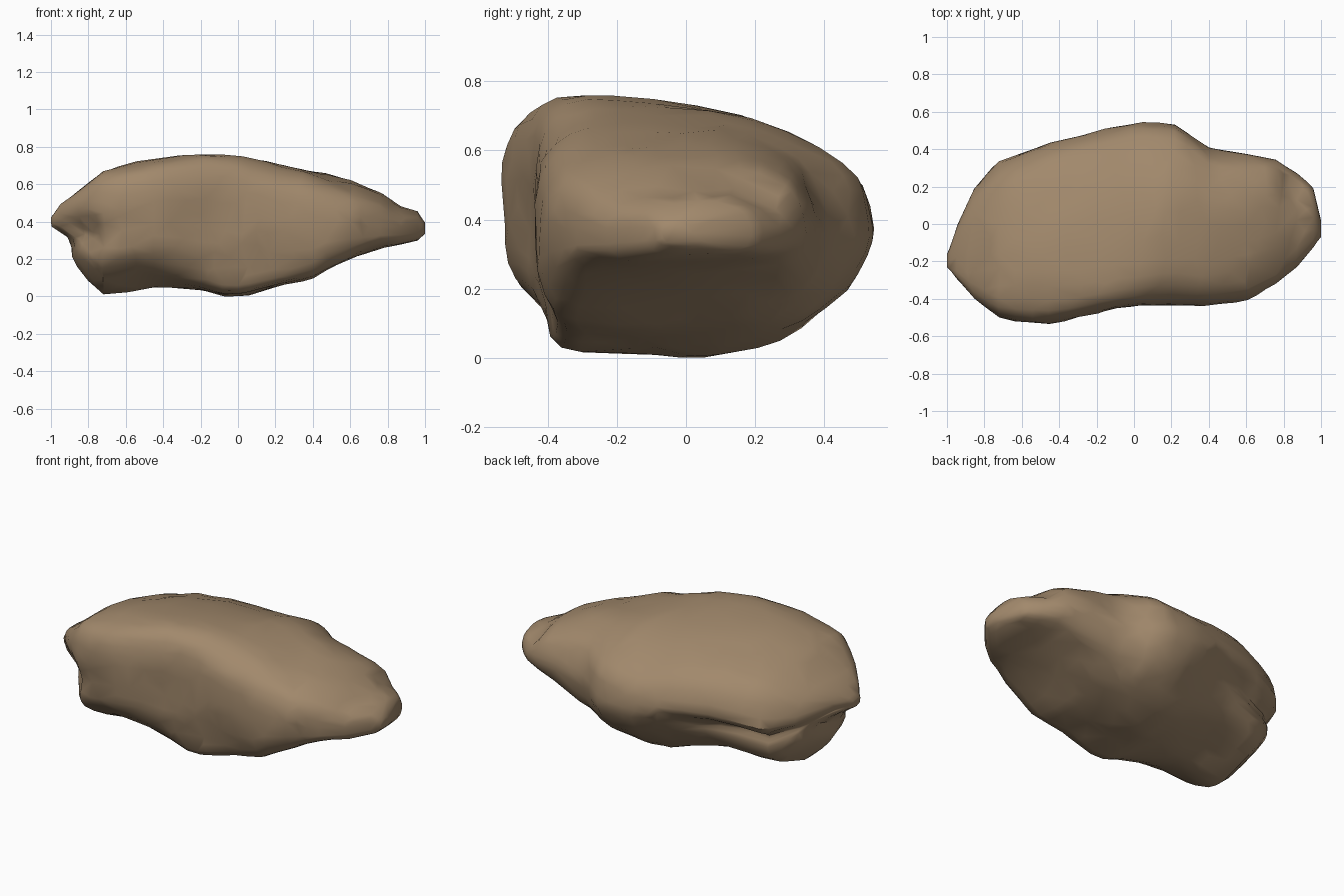
import bpy, math
from mathutils import Vector, noise

if "Cube" in bpy.data.objects:
    bpy.data.objects.remove(bpy.data.objects["Cube"])

# Stone colour
stone = bpy.data.materials.new("brown_stone")
stone.use_nodes = True
colour = (0.36, 0.25, 0.15, 1)
stone.diffuse_color = colour
bsdf = stone.node_tree.nodes["Principled BSDF"]
bsdf.inputs["Base Color"].default_value = colour
bsdf.inputs["Roughness"].default_value = 0.9

# Outline along the length: x, front y, back y, bottom z, top z
stations = [
    (-1.0, -.23, -.16, .38, .43), (-.95, -.29, -.02, .32, .5),
    (-.86, -.4, .19, .17, .565), (-.72, -.5, .33, .01, .67),
    (-.45, -.535, .43, .05, .745), (-.2, -.49, .5, .03, .767),
    (-.08, -.465, .52, .005, .762), (.05, -.45, .54, .015, .755),
    (.22, -.44, .535, .06, .73), (.4, -.435, .41, .105, .695),
    (.6, -.4, .37, .205, .635), (.76, -.32, .335, .265, .57),
    (.87, -.23, .27, .285, .49), (.96, -.12, .19, .305, .46), (1.0, -.07, .02, .34, .4)]

# Cross-sections in a unit box, from the underside round the back and over
foot_end = [(.42, 0), (.64, .08), (.84, .19), (.9, .33), (.88, .43), (1, .54), (.9, .82),
            (.62, .95), (.3, 1), (.07, .95), (0, .75), (.01, .5), (.04, .29), (.22, .12)]
middle = [(.3, .02), (.52, 0), (.73, .06), (.87, .21), (.98, .38), (1, .53), (.93, .71),
          (.65, .91), (.25, 1), (.07, .95), (.01, .76), (0, .45), (.05, .2), (.09, .03)]
narrow_end = [(.25, 0), (.48, 0), (.74, .03), (.94, .14), (1, .4), (.97, .65), (.88, .85),
              (.62, 1), (.3, .95), (.07, .8), (0, .58), (0, .37), (.02, .18), (.1, .05)]

# Dents: centre, reach along each axis, push
dents = [
    ((-.92, -.1, .31), (.15, .3, .06), (.05, 0, 0)),
    ((-.84, -.42, .33), (.13, .15, .11), (.04, .08, 0)),
    ((-.1, -.5, .4), (.3, .2, .2), (0, .03, 0)),
    ((.84, .26, .53), (.06, .12, .1), (-.01, -.02, -.045)),
    ((.5, -.1, .68), (.3, .2, .1), (0, 0, -.015))]


def spline(a, b, c, d, t):
    a, b, c, d = map(Vector, (a, b, c, d))
    return b + (c - a) * t / 2 + (2*a - 5*b + 4*c - d) * t**2 / 2 + (3*b - a - 3*c + d) * t**3 / 2


def section(x):
    ends = narrow_end if x > 0 else foot_end
    k = min(1, abs(x) / .6)
    pts = [Vector(m).lerp(Vector(e), k) for m, e in zip(middle, ends)]
    n = len(pts)
    return [spline(pts[i-1], pts[i], pts[(i+1) % n], pts[(i+2) % n], t / 3)
            for i in range(n) for t in range(3)]


def weather(p):
    q = p.copy()
    for centre, reach, push in dents:
        d = sum(((p[i] - centre[i]) / reach[i])**2 for i in range(3))
        q += Vector(push) * math.exp(-d * 1.5)
    rough = noise.noise_vector(p * 3.2) * .01 + noise.noise_vector(p * 8) * .01
    return q + rough * min(1, max(0, 1 - abs(p.x)) * 4)


# Loft the boulder
verts, faces = [], []
steps = 3
for i in range(len(stations) - 1):
    a, b = stations[max(i-1, 0)], stations[i]
    c, d = stations[i+1], stations[min(i+2, len(stations) - 1)]
    last = i == len(stations) - 2
    for s in range(steps + last):
        t = s / steps
        smooth = spline(a, b, c, d, t)
        x = b[0] + (c[0] - b[0]) * t
        y0, y1, z0, z1 = [smooth[j] * .5 + (b[j] + (c[j] - b[j]) * t) * .5 for j in range(1, 5)]
        for u, v in section(x):
            verts.append(weather(Vector((x, y0 + (y1 - y0) * u, z0 + (z1 - z0) * v))))
ring = len(middle) * 3
rows = len(verts) // ring
for r in range(rows - 1):
    for j in range(ring):
        k = (j + 1) % ring
        faces.append((r*ring + j, r*ring + k, (r+1)*ring + k, (r+1)*ring + j))
faces.append(tuple(reversed(range(ring))))
faces.append(tuple(range((rows - 1) * ring, rows * ring)))

mesh = bpy.data.meshes.new("boulder")
mesh.from_pydata(verts, [], faces)
mesh.materials.append(stone)
boulder = bpy.data.objects.new("boulder", mesh)
bpy.context.collection.objects.link(boulder)

# Stand it on the ground
boulder.location.z = -min(v.z for v in verts)

# Break the surface into irregular facets, then shade softly
facets = boulder.modifiers.new("facets", "DECIMATE")
facets.ratio = .45
bpy.context.view_layer.objects.active = boulder
boulder.select_set(True)
bpy.ops.object.shade_smooth_by_angle(angle=math.radians(40))
